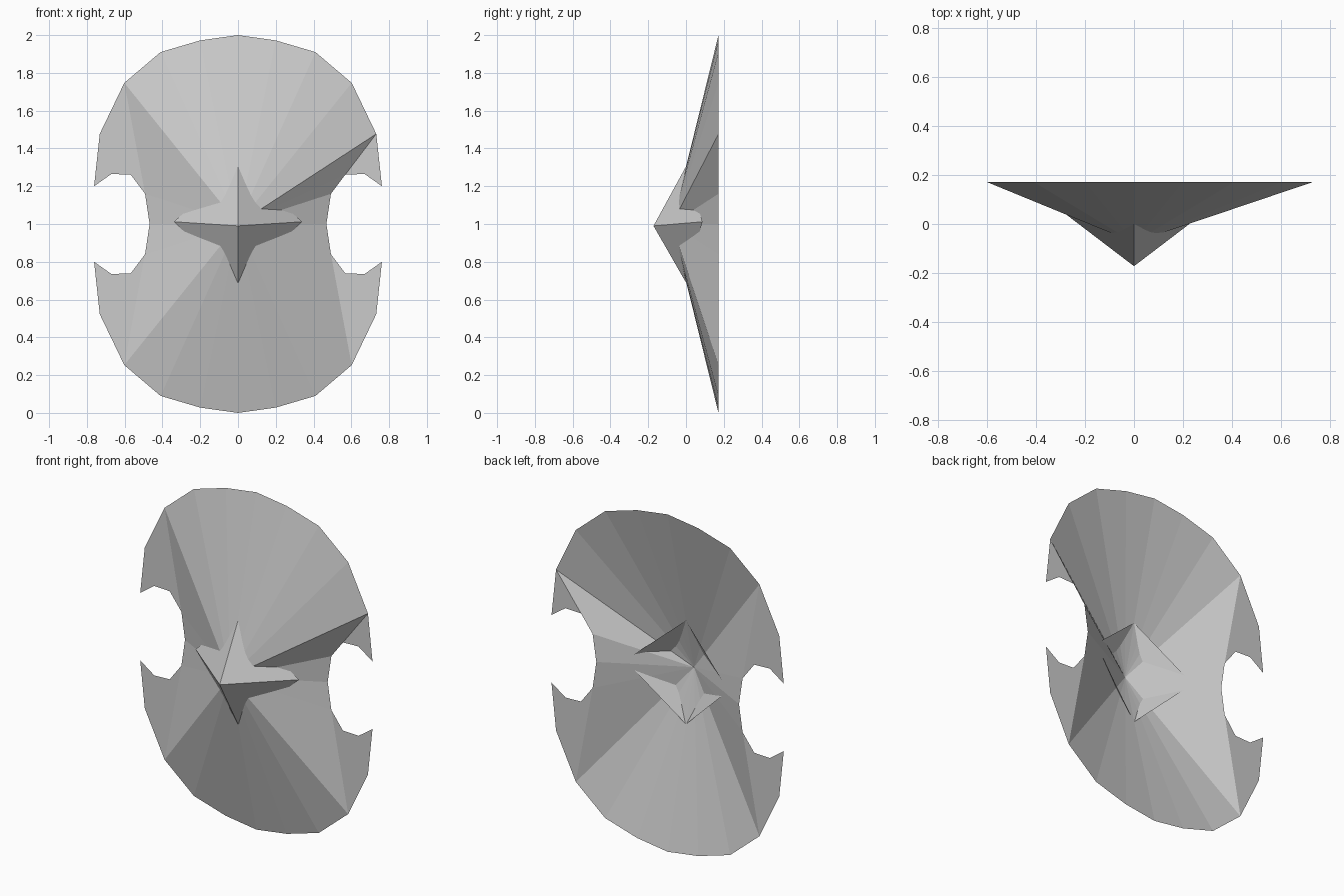
import bpy

if "Cube" in bpy.data.objects:
    bpy.data.objects.remove(bpy.data.objects["Cube"])

RIM_Y = 0.172
HUB = (0, -0.075, 1.0)


def make_object(name, verts, faces):
    mesh = bpy.data.meshes.new(name)
    mesh.from_pydata(verts, [], faces)
    mesh.update()
    obj = bpy.data.objects.new(name, mesh)
    bpy.context.collection.objects.link(obj)
    return obj


# Quarter outline: top centre -> horn tip -> waist of the side notch (x, height above centre)
quarter = [(0, 1.0), (0.2, 0.972), (0.41, 0.91), (0.602, 0.747), (0.732, 0.477),
           (0.762, 0.2), (0.67, 0.265), (0.568, 0.261), (0.492, 0.16), (0.468, 0)]


def build_shield():
    verts, faces = [HUB], []
    for sx, sz in ((1, 1), (1, -1), (-1, 1), (-1, -1)):
        b = len(verts)
        verts += [(sx * x, RIM_Y, 1 + sz * z) for x, z in quarter]
        if sx == 1 and sz == 1:
            # this corner folds one segment later than the other three
            spokes, horn = [0, 1, 2, 3, 4, 7, 8, 9], [4, 5, 6, 7]
        else:
            spokes, horn = [0, 1, 2, 3, 8, 9], [3, 4, 5, 6, 7, 8]
        new = [(0, b + i, b + j) for i, j in zip(spokes, spokes[1:])]
        new.append(tuple(b + i for i in horn))
        # keep all normals facing the front
        faces += [f[::-1] if sx * sz > 0 else f for f in new]
    return make_object("shield_plate", verts, faces)


shield = build_shield()

# Weld the seams between the four quarters
weld = shield.modifiers.new("weld", 'WELD')
weld.merge_threshold = 0.001

# Open-backed four-sided pyramid boss that pierces the plate
corners = [(0, 0.0, 1.305), (0.34, 0.087, 1.012), (0, 0.0, 0.69), (-0.34, 0.087, 1.012)]
make_object("central_boss", [(0, -RIM_Y, 0.99)] + corners,
            [(0, 1 + (i + 1) % 4, 1 + i) for i in range(4)])
